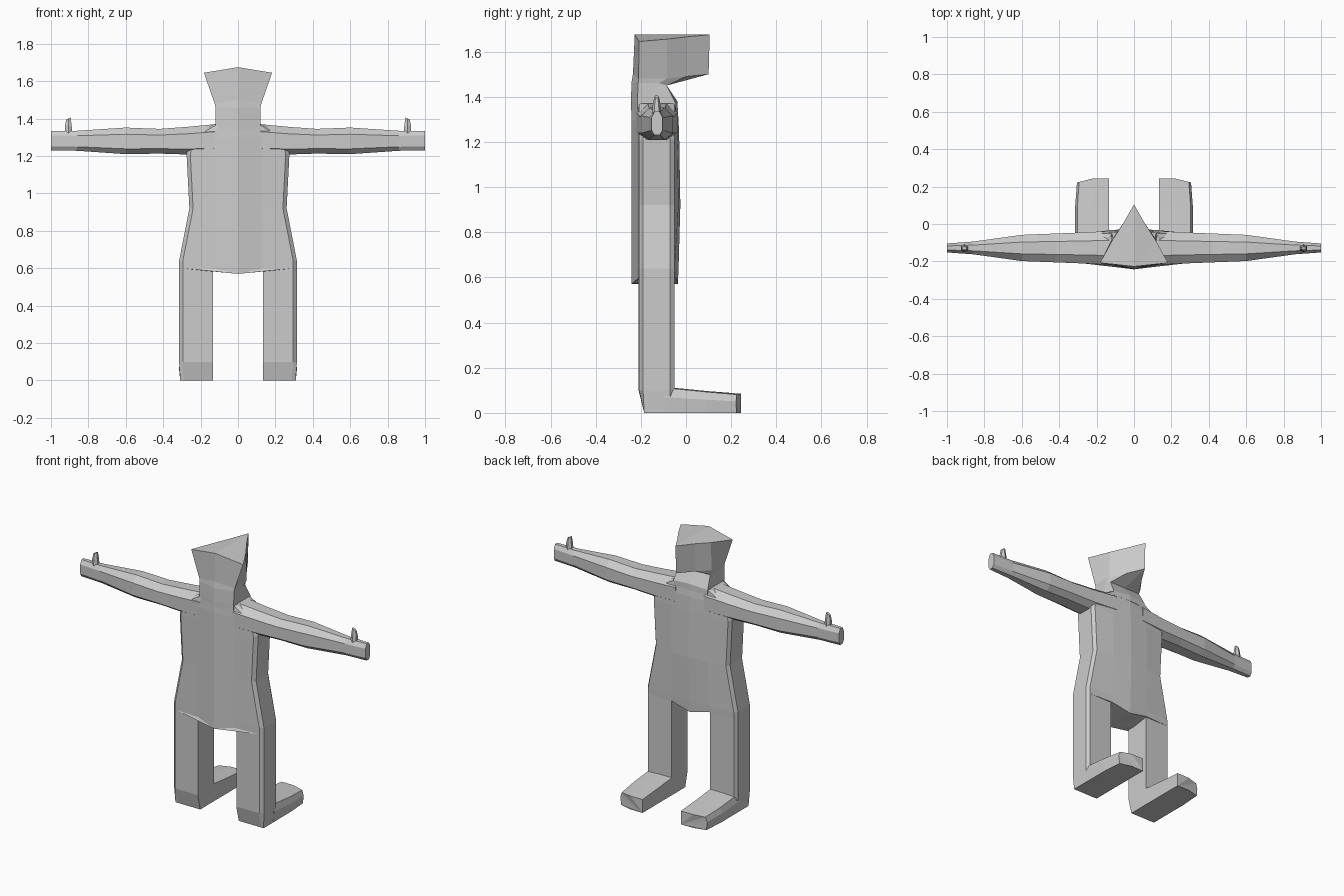
import bpy
import bmesh
from mathutils import Vector

default_cube = bpy.data.objects.get("Cube")
if default_cube:
    bpy.data.objects.remove(default_cube, do_unlink=True)

# One plain grey for the whole figure
grey = bpy.data.materials.new("plain_grey")
grey.use_nodes = True
grey_value = (0.6, 0.6, 0.6, 1)
grey.diffuse_color = grey_value
grey.node_tree.nodes["Principled BSDF"].inputs["Base Color"].default_value = grey_value


def loft(name, rings, mirrored=False):
    """Skin matching point rings, close both ends with a fan, optionally mirror in x."""
    bm = bmesh.new()
    loops = [[bm.verts.new(point) for point in ring] for ring in rings]
    count = len(loops[0])
    for lower, upper in zip(loops, loops[1:]):
        for i in range(count):
            j = (i + 1) % count
            bm.faces.new((lower[i], lower[j], upper[j], upper[i]))
    for end in (loops[0], loops[-1]):
        for i in range(1, count - 1):
            bm.faces.new((end[0], end[i], end[i + 1]))
    bmesh.ops.recalc_face_normals(bm, faces=bm.faces)
    mesh = bpy.data.meshes.new(name)
    bm.to_mesh(mesh)
    bm.free()
    mesh.materials.append(grey)
    obj = bpy.data.objects.new(name, mesh)
    bpy.context.collection.objects.link(obj)
    if mirrored:
        modifier = obj.modifiers.new("mirror", 'MIRROR')
        modifier.use_mirror_merge = False
    return obj


def whole(half):
    """Complete a half ring that starts and ends on the centre line."""
    return half + [(-x, y, z) for x, y, z in reversed(half[1:-1])]


def outer_side(width, z):
    """Bevelled outer flank shared by the torso and the legs."""
    return [(width - 0.02, -0.208, z), (width, -0.19, z), (width, -0.13, z),
            (width, -0.07, z), (width - 0.015, -0.05, z)]


# Torso: full rings from the crotch up to the base of the neck
def torso_ring(z, width, front, drop=0):
    inner = min(0.13, width - 0.03)
    return whole([(0, -0.242, z - drop), (inner, -0.218, z)] + outer_side(width, z)
                 + [(inner, front - 0.008, z), (0, front, z - drop)])


loft("torso", [
    torso_ring(0.6, 0.315, -0.036, drop=0.03),
    torso_ring(0.64, 0.315, -0.033),
    torso_ring(0.92, 0.26, -0.025),
    torso_ring(1.21, 0.275, -0.03),
    torso_ring(1.3, 0.25, -0.033),
    torso_ring(1.37, 0.13, -0.04),
])


# Neck, widening into a head with a pointed front
def head_ring(back, corner, middle, brow, tip):
    return whole([(0, *back), corner, middle, brow, (0, *tip)])


loft("neck_and_head", [
    head_ring((-0.243, 1.34), (0.12, -0.215, 1.34), (0.12, -0.13, 1.34),
              (0.12, -0.045, 1.34), (-0.036, 1.34)),
    head_ring((-0.243, 1.38), (0.12, -0.215, 1.38), (0.12, -0.13, 1.38),
              (0.12, -0.045, 1.37), (-0.038, 1.38)),
    head_ring((-0.242, 1.46), (0.12, -0.212, 1.46), (0.12, -0.12, 1.46),
              (0.11, -0.085, 1.45), (-0.085, 1.45)),
    head_ring((-0.235, 1.5), (0.125, -0.21, 1.48), (0.12, -0.085, 1.48),
              (0.06, 0, 1.49), (0.1, 1.5)),
    head_ring((-0.227, 1.675), (0.182, -0.208, 1.645), (0.115, -0.085, 1.655),
              (0.06, 0, 1.665), (0.105, 1.675)),
])


# Arms: eight-sided rings along x
def arm_ring(x, half_depth, bottom, top):
    centre, height = -0.128, top - bottom
    outline = [(-0.45, 1), (0.45, 1), (1, 0.75), (1, 0.2),
               (0.5, 0), (-0.5, 0), (-1, 0.2), (-1, 0.75)]
    return [(x, centre + half_depth * y, bottom + height * z) for y, z in outline]


loft("arm", [arm_ring(*section) for section in (
    (0.1, 0.092, 1.21, 1.372),
    (0.27, 0.083, 1.208, 1.356),
    (0.42, 0.077, 1.213, 1.345),
    (0.6, 0.07, 1.21, 1.352),
    (0.86, 0.034, 1.228, 1.335),
    (1, 0.024, 1.23, 1.335),
)], mirrored=True)


# Thumbs: short tapered pegs standing on the hands
def thumb_ring(z, half_width, half_depth, slant=0):
    centre = Vector((0.907, -0.13, z))
    return [centre + Vector((half_width * x, half_depth * y, slant * x))
            for x, y in ((-1, -0.5), (0, -1), (1, -0.5), (1, 0.5), (0, 1), (-1, 0.5))]


loft("thumb", [thumb_ring(1.31, 0.02, 0.022), thumb_ring(1.36, 0.018, 0.018),
               thumb_ring(1.4, 0.012, 0.01, slant=-0.006)], mirrored=True)


# Legs: straight bevelled columns with the heel tucked in at the ground
def leg_ring(z, heel=0, taper=0):
    ring = [(0.135, -0.21, z)] + outer_side(0.315 - taper, z) + [(0.135, -0.05, z)]
    return [(x, max(y, heel - 0.21), z) for x, y, z in ring]


loft("leg", [leg_ring(0.6), leg_ring(0.1), leg_ring(0, heel=0.025, taper=0.006)],
     mirrored=True)


# Feet: low rings running forward from the ankle
def foot_ring(y, top, width, sweep=0):
    section = [(0.135, 0), (0.22, 0), (width - 0.006, 0), (width, top * 0.6),
               (width - 0.012, top - 0.004), (0.22, top), (0.135, top)]
    return [(x, y - sweep * max(0, x - 0.22), z) for x, z in section]


loft("foot", [foot_ring(-0.09, 0.115, 0.315), foot_ring(0.09, 0.097, 0.315),
              foot_ring(0.243, 0.085, 0.305, sweep=0.25)], mirrored=True)
